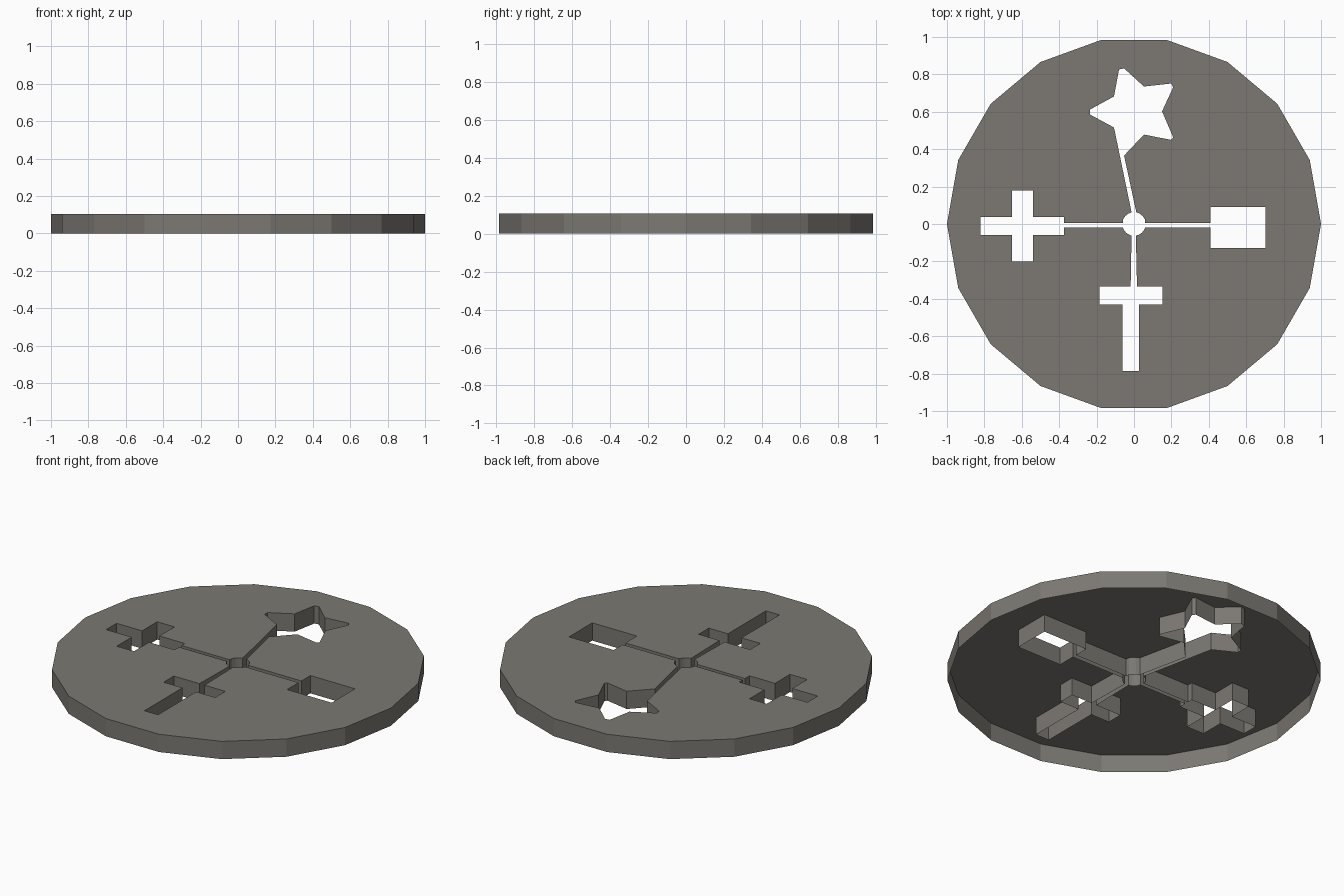
import bpy, bmesh, math

if "Cube" in bpy.data.objects:
    bpy.data.objects.remove(bpy.data.objects["Cube"])

TOP = 0.105      # thickness of the disc
HUB = 0.063      # radius of the central hole

# Cut-out arms, each running counter-clockwise out from the hub and back
square_arm = [(.06, -.02), (.41, -.02), (.41, -.127), (.702, -.127),
              (.702, .09), (.41, .09), (.41, .006), (.06, .006)]
star_arm = [(.012, .064), (-.053, .366), (.053, .478), (.198, .45), (.21, .462),
            (.15, .602), (.21, .732), (.198, .751), (.053, .735), (-.053, .832),
            (-.08, .826), (-.107, .682), (-.235, .612), (-.235, .585),
            (-.107, .516), (-.013, .062)]
plus_arm = [(-.06, .006), (-.373, .006), (-.373, .037), (-.54, .037), (-.54, .178),
            (-.653, .178), (-.653, .037), (-.82, .037), (-.82, -.06), (-.653, -.06),
            (-.653, -.2), (-.54, -.2), (-.54, -.06), (-.373, -.06), (-.373, -.018),
            (-.06, -.018)]
cross_arm = [(-.013, -.062), (-.018, -.335), (-.185, -.335), (-.185, -.43),
             (-.062, -.43), (-.062, -.785), (.027, -.785), (.027, -.43),
             (.152, -.43), (.152, -.335), (.016, -.335), (.01, -.062)]
arms = [square_arm, star_arm, plus_arm, cross_arm]

# Join the arms with arcs of the hub
cutout = []
for arm, following in zip(arms, arms[1:] + arms[:1]):
    cutout += arm
    a = math.atan2(arm[-1][1], arm[-1][0])
    b = math.atan2(following[0][1], following[0][0])
    sweep = (b - a) % math.tau
    cutout += [(HUB * math.cos(a + sweep * k / 4), HUB * math.sin(a + sweep * k / 4))
               for k in (1, 2, 3)]

rim = [(math.cos(math.tau * k / 18), math.sin(math.tau * k / 18)) for k in range(18)]

bm = bmesh.new()


def wall(points):
    """Open vertical wall along a closed outline; returns its top edges."""
    top = [bm.verts.new((x, y, TOP)) for x, y in points]
    low = [bm.verts.new((x, y, 0)) for x, y in points]
    n = len(points)
    for i in range(n):
        j = (i + 1) % n
        bm.faces.new((top[i], low[i], low[j], top[j]))
    return [bm.edges.get((top[i], top[(i + 1) % n])) for i in range(n)]


# Outer rim, cut-out walls and the top plate; the underside is open
edges = wall(rim) + wall(cutout[::-1])
fill = bmesh.ops.triangle_fill(bm, edges=edges, use_beauty=True, normal=(0, 0, 1))
for f in fill["geom"]:
    if isinstance(f, bmesh.types.BMFace):
        f.normal_update()
        if f.normal.z < 0:
            f.normal_flip()

mesh = bpy.data.meshes.new("shape_disc")
bm.to_mesh(mesh)
bm.free()
disc = bpy.data.objects.new("shape_disc", mesh)
bpy.context.collection.objects.link(disc)

grey = bpy.data.materials.new("warm grey")
grey.diffuse_color = (0.20, 0.19, 0.17, 1)
grey.use_nodes = True
grey.node_tree.nodes["Principled BSDF"].inputs["Base Color"].default_value = grey.diffuse_color
mesh.materials.append(grey)
